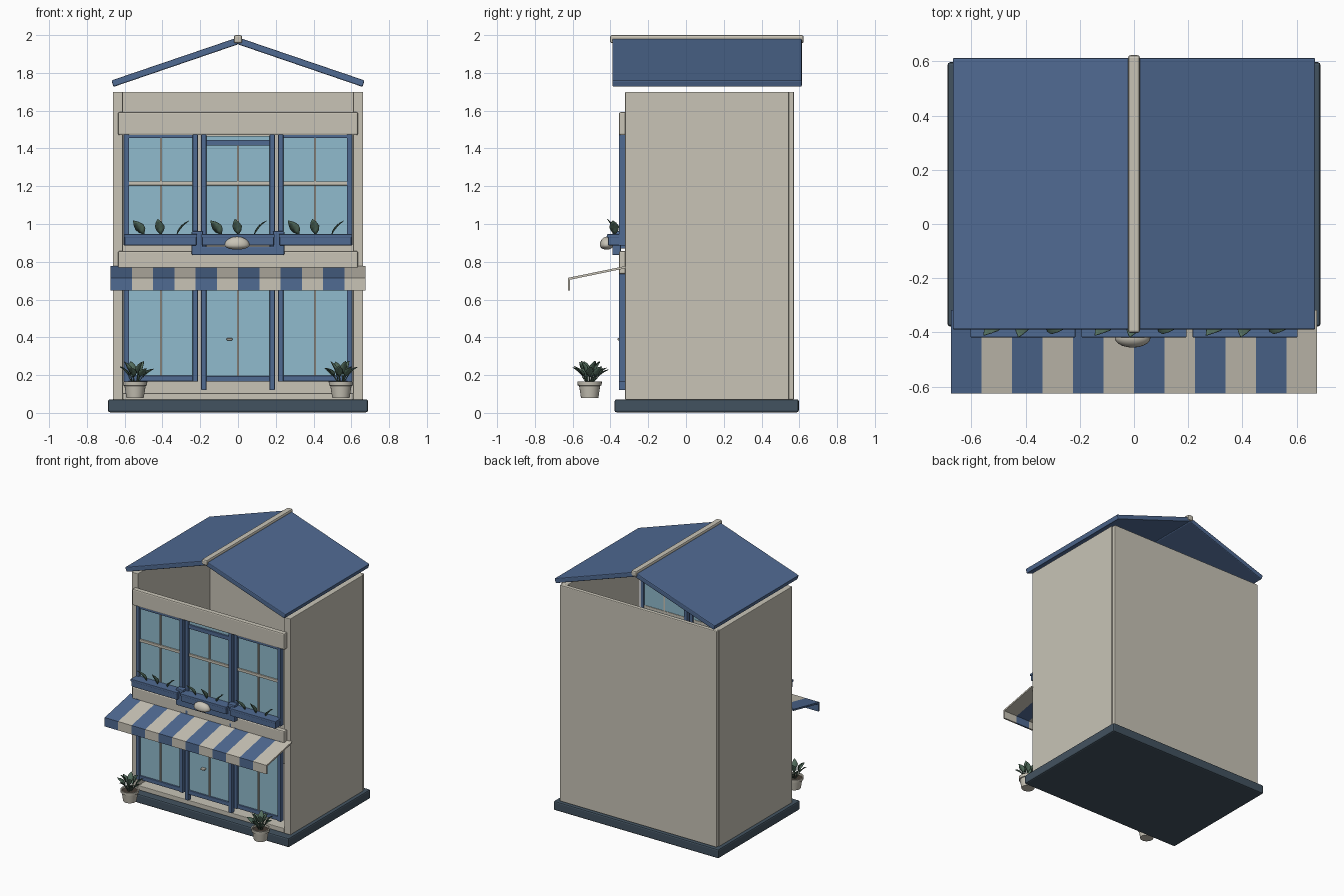
import bpy, bmesh, math, random
from mathutils import Vector, Matrix

if "Cube" in bpy.data.objects:
    bpy.data.objects.remove(bpy.data.objects["Cube"])

random.seed(4)


def material(name, rgb):
    m = bpy.data.materials.new(name)
    m.diffuse_color = (*rgb, 1)
    m.use_nodes = True
    m.node_tree.nodes["Principled BSDF"].inputs["Base Color"].default_value = m.diffuse_color
    return m


CREAM = material("cream", (0.58, 0.55, 0.47))
BLUE = material("blue", (0.08, 0.145, 0.29))
GLASS = material("glass", (0.28, 0.50, 0.61))
SLATE = material("slate", (0.055, 0.085, 0.115))
GREEN = material("green", (0.09, 0.16, 0.115))
SOIL = material("soil", (0.06, 0.045, 0.035))


def finish(name, bm, mat, bevel=0, smooth=False):
    bmesh.ops.recalc_face_normals(bm, faces=bm.faces)
    me = bpy.data.meshes.new(name)
    bm.to_mesh(me)
    bm.free()
    ob = bpy.data.objects.new(name, me)
    bpy.context.collection.objects.link(ob)
    me.materials.append(mat)
    if smooth:
        for p in me.polygons:
            p.use_smooth = True
        me.set_sharp_from_angle(angle=math.radians(40))
    if bevel:
        b = ob.modifiers.new("bevel", 'BEVEL')
        b.width, b.segments = bevel, 2
    return ob


def box(name, x, y, z, mat, bevel=0.004):
    bm = bmesh.new()
    bmesh.ops.create_cube(bm, size=1)
    for v in bm.verts:
        v.co = Vector(r[0] + (c + 0.5) * (r[1] - r[0]) for c, r in zip(v.co, (x, y, z)))
    return finish(name, bm, mat, bevel)


def prism(name, pts, axis, lo, hi, mat, bevel=0):
    """Extrude a closed 2D profile along x (points y,z) or y (points x,z)."""
    bm = bmesh.new()
    co = (lambda p, t: (t, p[0], p[1])) if axis == 'x' else (lambda p, t: (p[0], t, p[1]))
    f = bm.faces.new([bm.verts.new(co(p, lo)) for p in pts])
    ext = bmesh.ops.extrude_face_region(bm, geom=[f])["geom"]
    step = Vector(co((0, 0), hi - lo))
    bmesh.ops.translate(bm, vec=step, verts=[g for g in ext if isinstance(g, bmesh.types.BMVert)])
    return finish(name, bm, mat, bevel)


def lathe(name, prof, centre, mat, n=24):
    bm = bmesh.new()
    vs = [bm.verts.new((r, 0, z)) for r, z in prof]
    es = [bm.edges.new(e) for e in zip(vs, vs[1:])]
    bmesh.ops.spin(bm, geom=vs + es, cent=(0, 0, 0), axis=(0, 0, 1), angle=math.tau, steps=n)
    bmesh.ops.remove_doubles(bm, verts=bm.verts, dist=1e-5)
    bmesh.ops.translate(bm, vec=centre, verts=bm.verts)
    return finish(name, bm, mat, smooth=True)


def leaf(bm, base, azim, elev, length, width, roll=0, stem=0.0):
    """Pointed leaf with a folded midrib, drooping a little at the tip."""
    rot = Matrix.Rotation(azim, 4, 'Z') @ Matrix.Rotation(-elev, 4, 'Y') @ Matrix.Rotation(roll, 4, 'X')
    rows = []
    for t, w in ((0, 0.08), (0.25, 0.8), (0.5, 1), (0.78, 0.6), (1, 0.04)):
        p = stem + t * length
        droop = -0.25 * length * t * t
        rows.append([bm.verts.new(Vector(base) + rot @ Vector((p, s * w * width / 2, droop + abs(s) * w * width * 0.15)))
                     for s in (-1, 0, 1)])
    for a, b in zip(rows, rows[1:]):
        for i in (0, 1):
            bm.faces.new((a[i], a[i + 1], b[i + 1], b[i]))
    if stem:
        q = [rot @ Vector((stem, s * 0.003, 0)) + Vector(base) for s in (-1, 1)]
        o = [Vector(base) + rot @ Vector((0, s * 0.003, 0)) for s in (-1, 1)]
        bm.faces.new([bm.verts.new(c) for c in (o[0], o[1], q[1], q[0])])


def leaves(name, bm):
    ob = finish(name, bm, GREEN, smooth=True)
    s = ob.modifiers.new("thickness", 'SOLIDIFY')
    s.thickness = 0.003


# plinth and open shell of the building
box("plinth", (-0.688, 0.688), (-0.378, 0.597), (0.003, 0.072), SLATE, 0.01)
box("floor", (-0.61, 0.61), (-0.32, 0.55), (0.07, 0.105), CREAM)
box("back_wall", (-0.655, 0.655), (0.54, 0.572), (0.07, 1.70), CREAM, 0.006)
for s, side in ((-1, "left"), (1, "right")):
    box(f"{side}_wall", sorted((s * 0.61, s * 0.662)), (-0.322, 0.545), (0.07, 1.70), CREAM)
box("upper_frieze", (-0.635, 0.635), (-0.355, -0.315), (1.47, 1.592), CREAM, 0.008)
box("lower_frieze", (-0.635, 0.635), (-0.355, -0.315), (0.735, 0.857), CREAM, 0.008)

# roof slopes and ridge cap
for s, side in ((-1, "left"), (1, "right")):
    pts = [(0, 1.988), (s * 0.670, 1.760), (s * 0.659, 1.726), (0, 1.951)]
    prism(f"{side}_roof", pts, 'y', -0.39, 0.613, BLUE, 0.006)
box("ridge_cap", (-0.022, 0.022), (-0.402, 0.623), (1.957, 2.0), CREAM, 0.01)


# window bays: frame posts, rails, glass and glazing bars
def bay(name, x0, x1, z0, z1, top, bottom, cross=None):
    yf = (-0.355, -0.318)
    xm = (x0 + x1) / 2
    box(name + "_left_post", (x0, x0 + 0.028), yf, (z0, z1), BLUE)
    box(name + "_right_post", (x1 - 0.028, x1), yf, (z0, z1), BLUE)
    box(name + "_top_rail", (x0 + 0.02, x1 - 0.02), (-0.35, -0.32), (top, top + 0.03), BLUE)
    box(name + "_bottom_rail", (x0 + 0.02, x1 - 0.02), (-0.35, -0.32), (bottom, bottom + 0.03), BLUE)
    box(name + "_glass", (x0 + 0.02, x1 - 0.02), (-0.337, -0.329), (bottom, z1 - 0.01), GLASS, 0)
    box(name + "_upright_bar", (xm - 0.005, xm + 0.005), (-0.345, -0.325), (bottom + 0.025, top + 0.005), CREAM, 0)
    if cross:
        box(name + "_cross_bar", (x0 + 0.025, x1 - 0.025), (-0.347, -0.325), (cross - 0.01, cross + 0.01), CREAM, 0.002)


for s, side in ((-1, "left"), (1, "right")):
    a, b = sorted((s * 0.212, s * 0.605))
    bay(f"upper_{side}_window", a, b, 0.885, 1.475, 1.455, 0.90, 1.215)
    bay(f"lower_{side}_window", a, b, 0.165, 0.78, 0.75, 0.167)
bay("upper_middle_window", -0.195, 0.195, 0.87, 1.475, 1.415, 0.90, 1.215)
bay("door", -0.195, 0.195, 0.12, 0.80, 0.75, 0.165)
box("door_handle", (-0.06, -0.03), (-0.362, -0.335), (0.384, 0.396), CREAM, 0.003)

# window boxes with three leaves each
for x0, x1, name in ((-0.6, -0.22, "left"), (-0.19, 0.19, "middle"), (0.22, 0.6, "right")):
    box(name + "_planter", (x0, x1), (-0.412, -0.345), (0.887, 0.935), BLUE)
    box(name + "_planter_lip", (x0 - 0.004, x1 + 0.004), (-0.418, -0.342), (0.928, 0.946), BLUE, 0.003)
    xm = (x0 + x1) / 2
    bm = bmesh.new()
    leaf(bm, (xm - 0.088, -0.375, 0.945), math.radians(195), math.radians(58), 0.095, 0.055, 0.9)
    leaf(bm, (xm + 0.002, -0.375, 0.945), math.radians(235), math.radians(75), 0.09, 0.05, 0.4)
    leaf(bm, (xm + 0.085, -0.375, 0.945), math.radians(-15), math.radians(62), 0.095, 0.05, 0.2)
    leaves(name + "_planter_leaves", bm)

# mounted plate with a plain dome ornament
box("front_plate", (-0.245, 0.245), (-0.39, -0.345), (0.835, 0.882), BLUE, 0.006)
for s in (-1, 1):
    box("plate_end", sorted((s * 0.185, s * 0.245)), (-0.39, -0.345), (0.87, 0.962), BLUE, 0.006)
bm = bmesh.new()
bmesh.ops.create_uvsphere(bm, u_segments=20, v_segments=12, radius=1)
for v in bm.verts:
    k = 0.045 if v.co.z > 0 else 0.024
    v.co = Vector((-0.005 + v.co.x * 0.066, -0.42 + v.co.y * 0.036, 0.888 + v.co.z * k))
finish("dome_ornament", bm, CREAM, smooth=True)

# striped awning with hanging valance
sheet = [(-0.318, 0.778), (-0.625, 0.715), (-0.625, 0.648), (-0.613, 0.648), (-0.613, 0.705), (-0.318, 0.766)]
w = 1.35 / 12
for i in range(12):
    prism(f"awning_stripe_{i + 1}", sheet, 'x', -0.675 + i * w, -0.675 + (i + 1) * w, (BLUE, CREAM)[i % 2])

# potted plants beside the entrance
for s, side in ((-1, "left"), (1, "right")):
    c = Vector((s * 0.545, -0.51, 0))
    lathe(f"{side}_pot", [(0, 0.08), (0.046, 0.08), (0.056, 0.143), (0.063, 0.145), (0.065, 0.166),
                          (0.056, 0.166), (0.053, 0.15)], c, CREAM)
    lathe(f"{side}_pot_soil", [(0, 0.155), (0.055, 0.155)], c, SOIL)
    bm = bmesh.new()
    for i in range(11):
        ring = i < 7
        az = i * math.tau / 7 if ring else 0.5 + i * math.tau / 4
        el = math.radians(random.uniform(48, 60) if ring else random.uniform(70, 80))
        leaf(bm, c + Vector((0.012 * math.cos(az), 0.012 * math.sin(az), 0.155)), az, el,
             0.07, 0.043, random.uniform(-0.4, 0.4), 0.045 if ring else 0.055)
    leaves(f"{side}_pot_leaves", bm)
